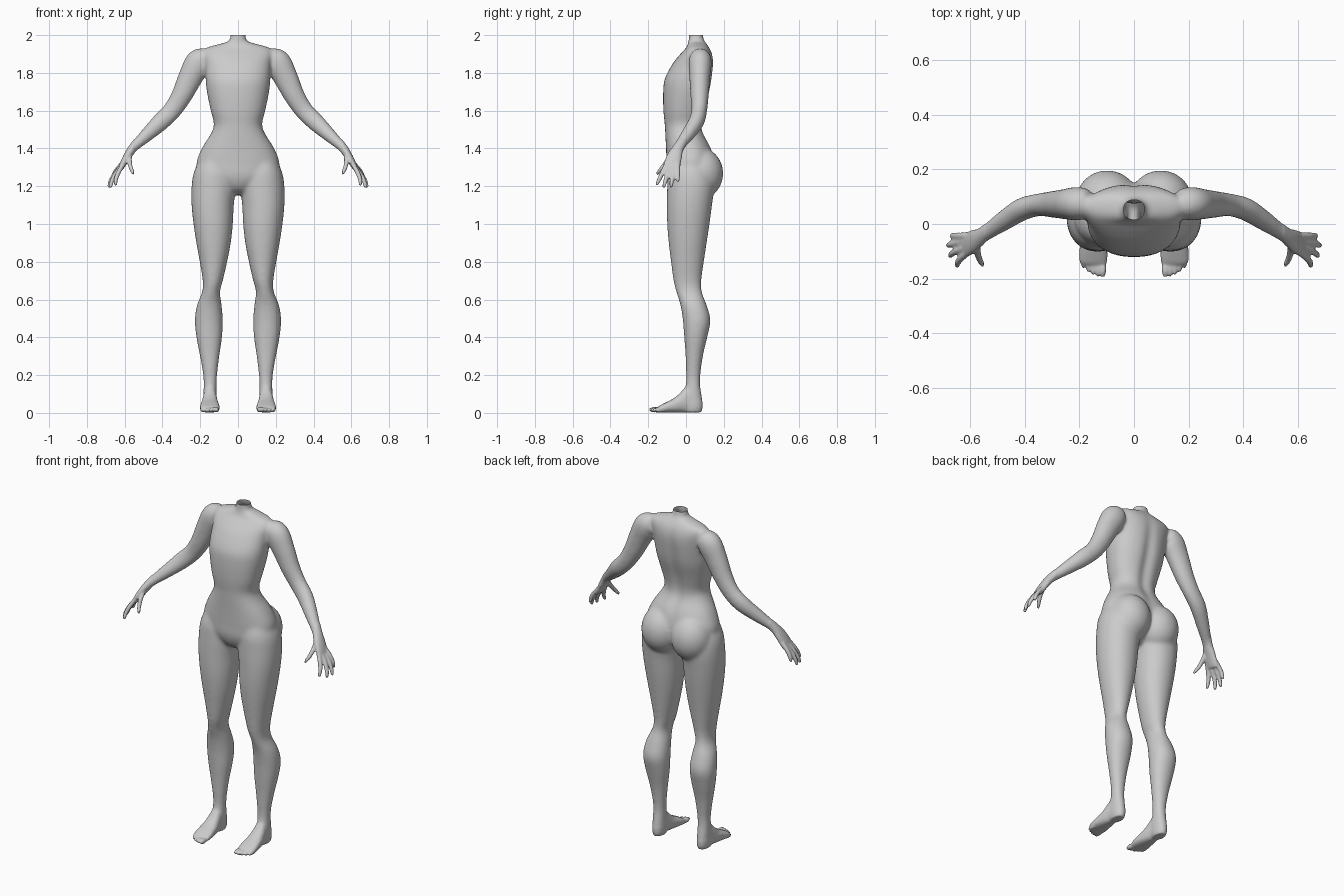
import bpy, bmesh, math
from mathutils import Vector

SIDES = 32
bm = bmesh.new()


def spline(rows, steps=6):
    """Catmull-Rom interpolation of number rows."""
    out = []
    for i in range(len(rows) - 1):
        a, b, c, d = (rows[max(0, min(len(rows) - 1, i + k))] for k in (-1, 0, 1, 2))
        for s in range(steps):
            t = s / steps
            out.append([0.5 * (2 * q + (r - p) * t + (2 * p - 5 * q + 4 * r - w) * t * t
                               + (3 * q - p - 3 * r + w) * t ** 3)
                        for p, q, r, w in zip(a, b, c, d)])
    return out + [list(rows[-1])]


def skin(rings, power=2.0):
    """Closed tube through rings of (centre, half axis u, half axis v)."""
    loops = []
    for c, u, v in rings:
        loop = []
        for k in range(SIDES):
            a = 2 * math.pi * k / SIDES
            ca, sa = math.cos(a), math.sin(a)
            ca = math.copysign(abs(ca) ** (2 / power), ca)
            sa = math.copysign(abs(sa) ** (2 / power), sa)
            loop.append(bm.verts.new(c + u * ca + v * sa))
        loops.append(loop)
    new = [bm.faces.new(loops[0]), bm.faces.new(loops[-1][::-1])]
    for p, q in zip(loops, loops[1:]):
        for k in range(SIDES):
            n = (k + 1) % SIDES
            new.append(bm.faces.new((p[n], p[k], q[k], q[n])))
    bmesh.ops.recalc_face_normals(bm, faces=new)


def column(rows, power=2.0):
    """Upright loft from rows of z, x min, x max, y front, y back."""
    skin([(Vector(((a + b) / 2, (f + k) / 2, z)), Vector(((b - a) / 2, 0, 0)),
           Vector((0, (k - f) / 2, 0))) for z, a, b, f, k in spline(rows)], power)


def limb(rows, side):
    """Loft along a path of x, y, z, thickness radius, breadth radius (towards y)."""
    pts = spline(rows)
    cs = [Vector((p[0] * side, p[1], p[2])) for p in pts]
    rings = []
    for i, p in enumerate(pts):
        t = (cs[min(i + 1, len(cs) - 1)] - cs[max(i - 1, 0)]).normalized()
        v = Vector((0, 1, 0))
        v = (v - t * v.dot(t)).normalized()
        rings.append((cs[i], t.cross(v) * p[3], v * p[4]))
    skin(rings)


def blob(centre, radii):
    made = bmesh.ops.create_uvsphere(bm, u_segments=24, v_segments=16, radius=1)
    for v in made["verts"]:
        v.co = Vector(a + b * c for a, b, c in zip(centre, v.co, radii))


# Torso, from crotch to neck
torso = [(1.155, 0.03, -0.03, 0.06), (1.19, 0.09, -0.075, 0.10), (1.25, 0.19, -0.10, 0.14),
         (1.32, 0.22, -0.103, 0.15), (1.40, 0.192, -0.106, 0.135), (1.48, 0.143, -0.11, 0.095),
         (1.53, 0.128, -0.113, 0.088), (1.60, 0.145, -0.12, 0.10), (1.70, 0.165, -0.121, 0.128),
         (1.77, 0.172, -0.112, 0.14), (1.85, 0.175, -0.07, 0.147), (1.90, 0.185, -0.03, 0.14),
         (1.932, 0.17, 0.0, 0.125), (1.953, 0.10, 0.01, 0.11), (1.968, 0.05, 0.013, 0.098),
         (2.0, 0.04, 0.015, 0.09), (2.03, 0.04, 0.015, 0.09)]
column([(z, -w, w, f, b) for z, w, f, b in torso], 2.25)

# Leg profile: z, inner x, outer x, front y, back y
leg = [(1.36, 0.06, 0.19, -0.07, 0.10), (1.28, 0.02, 0.232, -0.095, 0.14),
       (1.20, 0.012, 0.246, -0.10, 0.15), (1.10, 0.022, 0.246, -0.102, 0.138),
       (1.0, 0.027, 0.236, -0.10, 0.125), (0.90, 0.038, 0.221, -0.092, 0.11),
       (0.80, 0.057, 0.203, -0.08, 0.095), (0.70, 0.08, 0.187, -0.067, 0.082),
       (0.64, 0.095, 0.19, -0.052, 0.085), (0.57, 0.086, 0.218, -0.03, 0.11),
       (0.49, 0.08, 0.229, -0.017, 0.13), (0.40, 0.084, 0.221, -0.01, 0.113),
       (0.30, 0.098, 0.202, -0.003, 0.09), (0.20, 0.11, 0.185, 0.0, 0.077),
       (0.14, 0.113, 0.183, -0.003, 0.077), (0.08, 0.112, 0.184, -0.02, 0.086),
       (0.03, 0.113, 0.183, -0.02, 0.088), (0.003, 0.12, 0.176, -0.01, 0.08)]

# Foot profile: y, half width, top height
foot = [(0.05, 0.03, 0.07), (0.0, 0.037, 0.13), (-0.035, 0.043, 0.10), (-0.07, 0.048, 0.073),
        (-0.11, 0.052, 0.052), (-0.14, 0.05, 0.036), (-0.15, 0.042, 0.028)]

# Arm path down to the palm
arm = [(0.16, 0.078, 1.88, 0.05, 0.05), (0.205, 0.075, 1.858, 0.072, 0.062),
       (0.25, 0.073, 1.78, 0.066, 0.056), (0.298, 0.072, 1.68, 0.056, 0.049),
       (0.35, 0.07, 1.60, 0.05, 0.042), (0.41, 0.054, 1.54, 0.048, 0.042),
       (0.48, 0.01, 1.474, 0.038, 0.037), (0.55, -0.038, 1.408, 0.026, 0.03),
       (0.585, -0.06, 1.36, 0.021, 0.04), (0.613, -0.075, 1.31, 0.016, 0.045),
       (0.622, -0.08, 1.29, 0.011, 0.04)]

# Fingers: knuckle and tip
fingers = [((0.618, -0.043, 1.312), (0.668, -0.043, 1.222)),
           ((0.622, -0.065, 1.30), (0.684, -0.08, 1.193)),
           ((0.620, -0.088, 1.30), (0.676, -0.12, 1.19)),
           ((0.610, -0.108, 1.308), (0.648, -0.157, 1.203)),
           ((0.570, -0.075, 1.365), (0.550, -0.155, 1.262))]

for s in (-1, 1):
    column([(z, s * a, s * b, f, k) for z, a, b, f, k in leg], 2.1)
    # Buttock
    blob((s * 0.098, 0.08, 1.268), (0.118, 0.118, 0.135))
    # Foot
    skin([(Vector((s * 0.149, y, h / 2 + 0.002)), Vector((w, 0, 0)), Vector((0, 0, h / 2)))
          for y, w, h in spline(foot)], 2.5)
    # Toes, largest on the inside
    for k in range(5):
        blob((s * (0.114 + 0.018 * k), -0.165 + 0.002 * k * k, 0.017 - 0.001 * k),
             (0.013 if k == 0 else 0.009, 0.032, 0.015 - 0.001 * k))
    limb(arm, s)
    # Fingers and thumb
    for a, b in fingers:
        a, b = Vector(a), Vector(b)
        rows = []
        for t, r in ((-0.1, 0.012), (0.3, 0.0125), (0.65, 0.0115), (0.92, 0.009), (1.0, 0.004)):
            p = a.lerp(b, t)
            p.x += 0.012 * math.sin(math.pi * max(t, 0))
            rows.append((p.x, p.y, p.z, r, r))
        limb(rows, s)

mesh = bpy.data.meshes.new("body")
bm.to_mesh(mesh)
bm.free()
body = bpy.data.objects.new("body", mesh)
bpy.context.collection.objects.link(body)
bpy.context.view_layer.objects.active = body
body.select_set(True)

# Fuse the parts into one skin
fuse = body.modifiers.new("fuse", 'REMESH')
fuse.mode = 'VOXEL'
fuse.voxel_size = 0.006
bpy.ops.object.modifier_apply(modifier=fuse.name)

# Soften the joins, keeping fingers and toes crisp
bm = bmesh.new()
bm.from_mesh(mesh)
broad = [v for v in bm.verts if abs(v.co.x) < 0.55 and v.co.z > 0.06]
for _ in range(22):
    bmesh.ops.smooth_vert(bm, verts=broad, factor=0.5, use_axis_x=True, use_axis_y=True, use_axis_z=True)
for _ in range(2):
    bmesh.ops.smooth_vert(bm, verts=bm.verts, factor=0.5, use_axis_x=True, use_axis_y=True, use_axis_z=True)

# Spine groove
for v in broad:
    if v.co.y > 0.04 and 1.3 < v.co.z < 1.95:
        fade = math.sin(math.pi * (v.co.z - 1.3) / 0.65)
        v.co.y -= 0.014 * fade * math.exp(-(v.co.x / 0.035) ** 2)

# Open neck
bmesh.ops.bisect_plane(bm, geom=bm.verts[:] + bm.edges[:] + bm.faces[:],
                       plane_co=(0, 0, 2.0), plane_no=(0, 0, 1), clear_outer=True)
# Flat soles
for v in bm.verts:
    v.co.z = max(v.co.z, 0.0)
bm.to_mesh(mesh)
bm.free()
mesh.shade_smooth()

skin_mat = bpy.data.materials.new("plain grey")
skin_mat.diffuse_color = (0.6, 0.6, 0.6, 1)
mesh.materials.clear()
mesh.materials.append(skin_mat)
